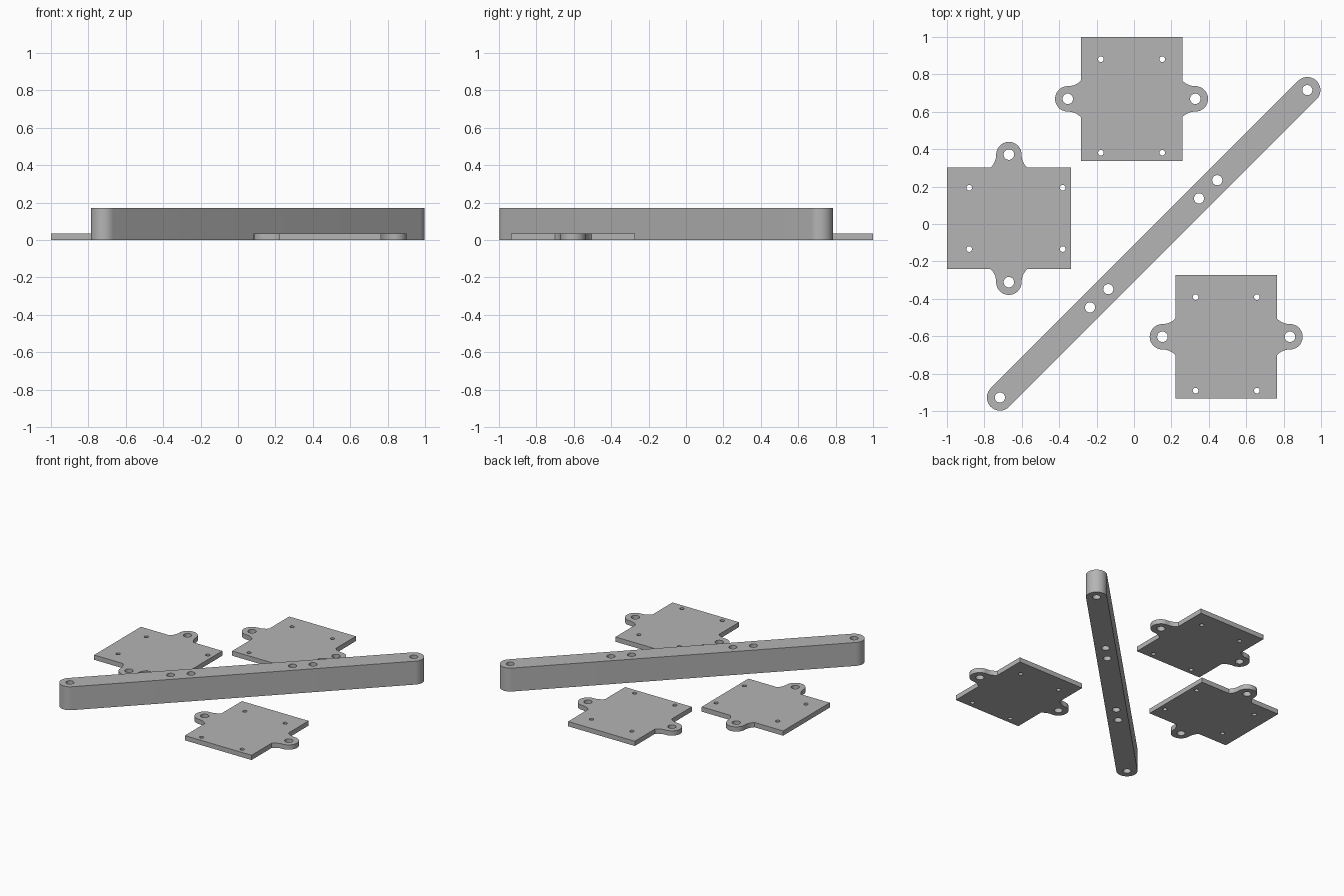
import bpy
import math

if "Cube" in bpy.data.objects:
    bpy.data.objects.remove(bpy.data.objects["Cube"])

grey = bpy.data.materials.new("plain grey")
grey.diffuse_color = (0.46, 0.46, 0.46, 1)
grey.use_nodes = True
grey.node_tree.nodes["Principled BSDF"].inputs["Base Color"].default_value = grey.diffuse_color


def arc(cx, cy, r, a0, a1, n):
    """Points along an arc, angles in degrees, both ends included."""
    return [(cx + r * math.cos(math.radians(a0 + (a1 - a0) * i / n)),
             cy + r * math.sin(math.radians(a0 + (a1 - a0) * i / n))) for i in range(n + 1)]


def hole(x, y, r, n=32):
    return arc(x, y, r, 0, 360, n)[:-1]


def extruded(name, loops, height, location, angle):
    """Solid from an outline and its holes, standing on the ground."""
    curve = bpy.data.curves.new(name, 'CURVE')
    curve.dimensions = '2D'
    curve.fill_mode = 'BOTH'
    curve.extrude = height / 2
    for loop in loops:
        spline = curve.splines.new('POLY')
        spline.points.add(len(loop) - 1)
        for point, (x, y) in zip(spline.points, loop):
            point.co = (x, y, 0, 1)
        spline.use_cyclic_u = True
    obj = bpy.data.objects.new(name, curve)
    bpy.context.collection.objects.link(obj)
    obj.location = (location[0], location[1], height / 2)
    obj.rotation_euler.z = math.radians(angle)
    bpy.ops.object.select_all(action='DESELECT')
    obj.select_set(True)
    bpy.context.view_layer.objects.active = obj
    bpy.ops.object.convert(target='MESH')
    obj = bpy.context.object
    obj.data.materials.clear()
    obj.data.materials.append(grey)
    bpy.ops.object.shade_smooth_by_angle(angle=math.radians(30))


# Mounting plates: rectangle with a filleted round ear on each side
HALF_X, HALF_Y = 0.271, 0.331
EAR_X, EAR_R, FILLET_R = 0.341, 0.068, 0.097
sweep = math.degrees(math.asin((EAR_X - HALF_X) / FILLET_R))
fillet_y = EAR_R + FILLET_R
right_side = [(HALF_X, -HALF_Y)]
right_side += arc(EAR_X, -fillet_y, FILLET_R, 90 + sweep, 90, 8)
right_side += arc(EAR_X, 0, EAR_R, -90, 90, 24)[1:]
right_side += arc(EAR_X, fillet_y, FILLET_R, -90, -90 - sweep, 8)[1:]
right_side += [(HALF_X, HALF_Y)]
plate = [right_side + [(-x, -y) for x, y in right_side]]
for side in (-1, 1):
    plate.append(hole(side * EAR_X, 0, 0.028))
    for y in (0.212, -0.288):
        plate.append(hole(side * 0.164, y, 0.015, 24))

for name, location, angle in (("back_plate", (-0.013, 0.669), 0),
                              ("left_plate", (-0.669, 0.03), 90),
                              ("front_plate", (0.493, -0.603), 0)):
    extruded(name, plate, 0.035, location, angle)

# Diagonal bar: rounded ends and six through holes
HALF_L, BAR_R = 1.162, 0.07
bar = [arc(HALF_L, 0, BAR_R, -90, 90, 24) + arc(-HALF_L, 0, BAR_R, 90, 270, 24)]
for x in (HALF_L, 0.481, 0.343):
    bar += [hole(x, 0, 0.027), hole(-x, 0, 0.027)]
extruded("diagonal_bar", bar, 0.172, (0.105, -0.106), 45)
